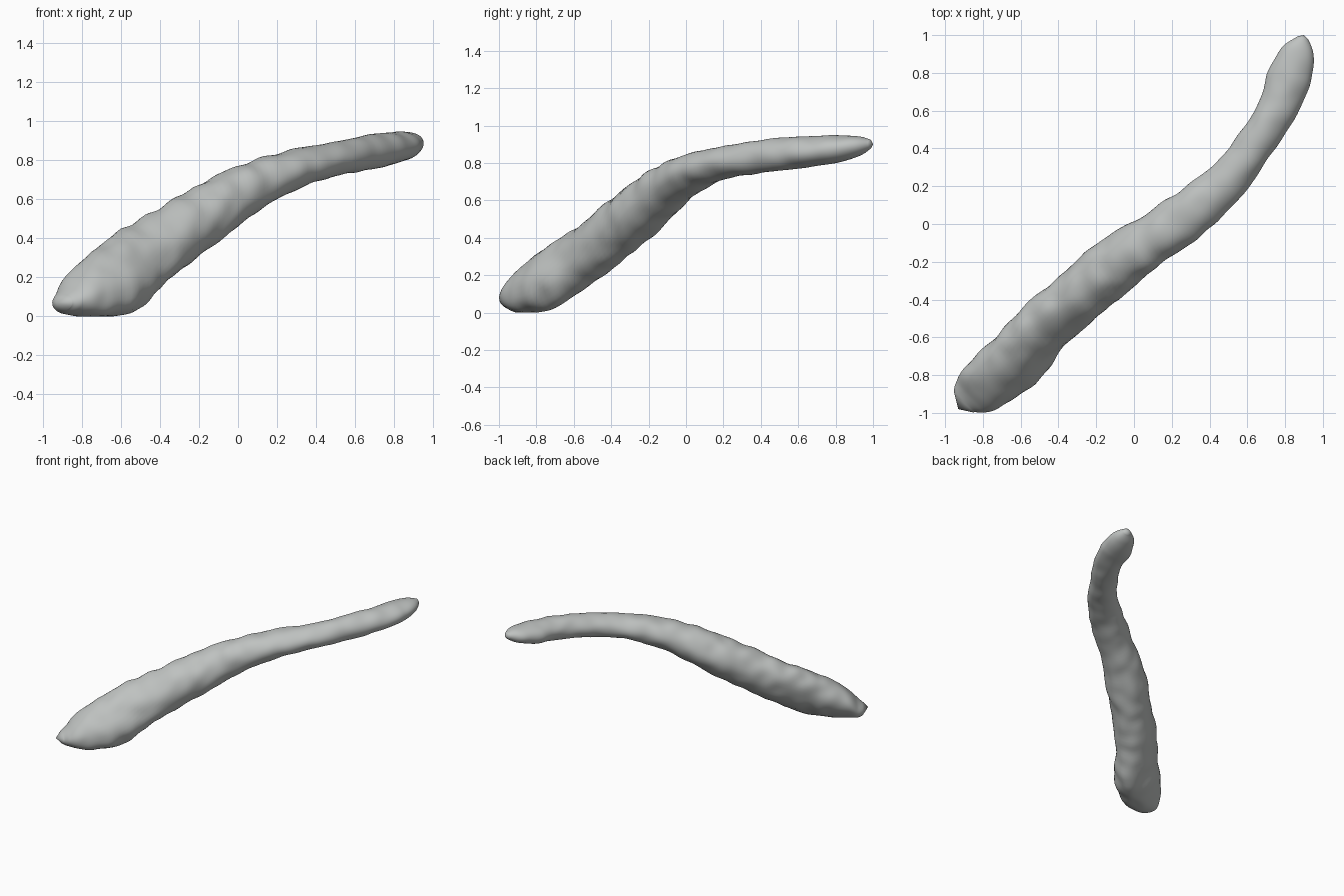
import bpy, bmesh, math
from mathutils import Vector, noise

cube = bpy.data.objects.get("Cube")
if cube:
    bpy.data.objects.remove(cube, do_unlink=True)

# Spine stations: x, y, z, half width, half height, sideways lean
STATIONS = [
    (-.90, -.95, .07, .07, .04, 0), (-.87, -.92, .08, .11, .07, 0),
    (-.80, -.86, .12, .14, .12, .2),
    (-.64, -.73, .19, .16, .17, .4), (-.48, -.55, .30, .15, .18, .35),
    (-.30, -.39, .43, .145, .175, .1), (-.10, -.22, .56, .15, .16, 0),
    (.10, -.08, .675, .135, .13, 0), (.30, .06, .757, .13, .10, 0),
    (.50, .24, .808, .11, .085, 0), (.67, .46, .84, .10, .087, 0),
    (.775, .65, .86, .105, .083, 0), (.83, .80, .872, .115, .075, 0),
    (.875, .92, .888, .08, .055, 0), (.895, .985, .90, .03, .025, 0),
]
STEPS, SIDES = 10, 40


def spline(a, b, c, d, t):
    """Smooth value between b and c."""
    return b + .5 * t * (c - a + t * (2 * a - 5 * b + 4 * c - d + t * (3 * (b - c) + d - a)))


def sample_spine():
    pts = [STATIONS[0]] + STATIONS + [STATIONS[-1]]
    rows = []
    for i in range(len(STATIONS) - 1):
        for s in range(STEPS):
            rows.append([spline(*v, s / STEPS) for v in zip(*pts[i:i + 4])])
    return rows + [list(STATIONS[-1])]


def make_material(name, colour):
    mat = bpy.data.materials.new(name)
    mat.use_nodes = True
    mat.diffuse_color = colour
    mat.node_tree.nodes["Principled BSDF"].inputs["Base Color"].default_value = colour
    return mat


# Lofted lumpy body made of upright elliptical rings
bm = bmesh.new()
rows = sample_spine()
rings = []
for i, (x, y, z, w, h, lean) in enumerate(rows):
    a, b = rows[max(i - 1, 0)], rows[min(i + 1, len(rows) - 1)]
    along = Vector((b[0] - a[0], b[1] - a[1], 0)).normalized()
    across = Vector((along.y, -along.x, 0))
    ring = []
    for k in range(SIDES):
        ang = math.tau * k / SIDES
        side, up = w * math.cos(ang), h * math.sin(ang)
        p = Vector((x, y, z)) + across * side + Vector((0, 0, up - lean * side))
        swell = 1 + .09 * noise.noise(p * 9)
        p = Vector((x, y, z)) + (p - Vector((x, y, z))) * swell
        p.z = max(p.z, 0)
        ring.append(bm.verts.new(p))
    rings.append(ring)
for lower, upper in zip(rings, rings[1:]):
    for k in range(SIDES):
        n = (k + 1) % SIDES
        bm.faces.new((lower[k], lower[n], upper[n], upper[k]))

# Rounded end caps
for ring, row, push in ((rings[0], rows[0], (-.03, -.03, 0)), (rings[-1], rows[-1], (.005, .015, 0))):
    tip = bm.verts.new(Vector(row[:3]) + Vector(push))
    for k in range(SIDES):
        bm.faces.new((ring[k], ring[(k + 1) % SIDES], tip))
bmesh.ops.recalc_face_normals(bm, faces=bm.faces)

mesh = bpy.data.meshes.new("curved_body")
bm.to_mesh(mesh)
bm.free()
body = bpy.data.objects.new("curved_body", mesh)
bpy.context.collection.objects.link(body)
mesh.materials.append(make_material("pale_grey", (.52, .54, .53, 1)))

bpy.context.view_layer.objects.active = body
body.select_set(True)
bpy.ops.object.shade_smooth_by_angle(angle=math.radians(50))
